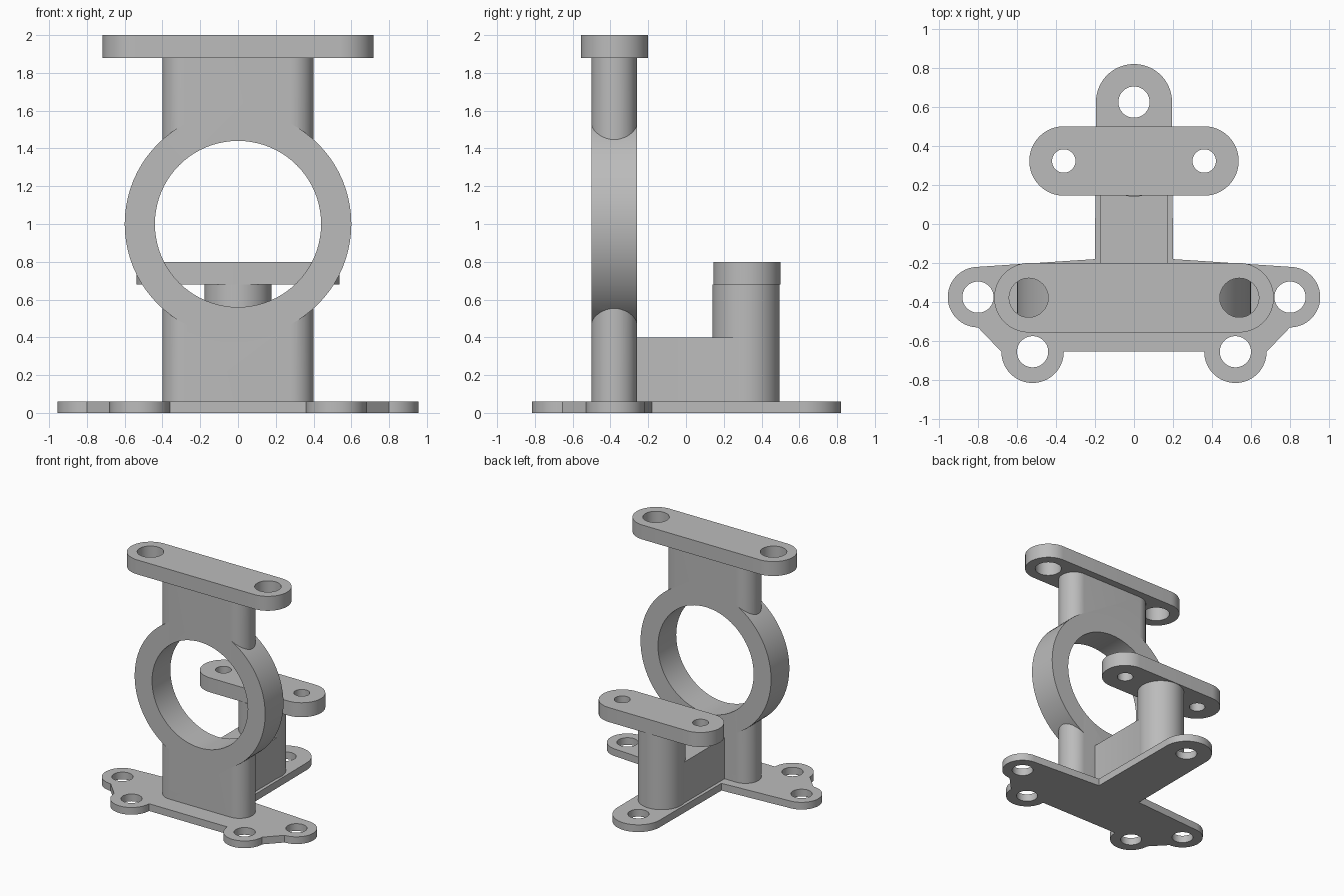
import bpy, bmesh
from math import sin, cos, pi, radians
from mathutils import Matrix

cube = bpy.data.objects.get("Cube")
if cube:
    bpy.data.objects.remove(cube, do_unlink=True)

grey = bpy.data.materials.new("plain grey")
grey.use_nodes = True
grey.diffuse_color = (0.5, 0.5, 0.5, 1)
grey.node_tree.nodes["Principled BSDF"].inputs["Base Color"].default_value = (0.5, 0.5, 0.5, 1)


def arc(cx, cy, r, start, end, steps=32):
    return [(cx + r * cos(radians(start + (end - start) * i / steps)),
             cy + r * sin(radians(start + (end - start) * i / steps)))
            for i in range(steps + 1)]


def circle(cx, cy, r):
    return arc(cx, cy, r, 0, 360, 80)[:-1]


def slot(half_length, cy, r):
    """Outline of a bar with fully rounded ends."""
    c = half_length - r
    return arc(c, cy, r, -90, 90) + arc(-c, cy, r, 90, 270)


def prism(name, outline, low, high, matrix=None):
    """Extrude a counter-clockwise outline between two heights."""
    bm = bmesh.new()
    face = bm.faces.new([bm.verts.new((x, y, low)) for x, y in outline])
    top = bmesh.ops.extrude_face_region(bm, geom=[face])["geom"]
    bmesh.ops.translate(bm, vec=(0, 0, high - low),
                        verts=[v for v in top if isinstance(v, bmesh.types.BMVert)])
    if matrix:
        bm.transform(matrix)
    bmesh.ops.recalc_face_normals(bm, faces=bm.faces)
    mesh = bpy.data.meshes.new(name)
    bm.to_mesh(mesh)
    bm.free()
    mesh.materials.append(grey)
    obj = bpy.data.objects.new(name, mesh)
    bpy.context.collection.objects.link(obj)
    return obj


def combine(obj, tool, operation):
    """Apply a boolean and discard the tool."""
    tool.hide_render = True
    mod = obj.modifiers.new("boolean", "BOOLEAN")
    mod.operation, mod.object, mod.solver = operation, tool, "EXACT"
    bpy.context.view_layer.objects.active = obj
    bpy.ops.object.modifier_apply(modifier=mod.name)
    bpy.data.objects.remove(tool, do_unlink=True)


def drill(obj, holes, low, high):
    for x, y, r in holes:
        combine(obj, prism("drill", circle(x, y, r), low - 0.1, high + 0.1), "DIFFERENCE")


def pair(x, y, r):
    return [(x, y, r), (-x, y, r)]


# Base plate: half outline with lugs, mirrored
half = (arc(0.52, -0.655, 0.16, 180, 360) + arc(0.8, -0.375, 0.155, -90, 86)
        + [(0.2, -0.18)] + arc(0, 0.625, 0.195, 0, 90))
base = prism("base_plate", half + [(-x, y) for x, y in reversed(half[:-1])], 0, 0.06)
drill(base, pair(0.8, -0.375, 0.08) + pair(0.52, -0.655, 0.08) + [(0, 0.625, 0.08)], 0, 0.06)

# Upright column merged with the ring, then bored through
upright = Matrix.Translation((0, 0, 1)) @ Matrix.Rotation(pi / 2, 4, "X")
column = prism("column_and_ring", slot(0.4, -0.38, 0.12), 0.06, 1.88)
combine(column, prism("ring", circle(0, 0, 0.6), 0.26, 0.5, upright), "UNION")
combine(column, prism("bore", circle(0, 0, 0.44), 0.1, 0.7, upright), "DIFFERENCE")

# Top mounting bar
top_bar = prism("top_bar", slot(0.717, -0.378, 0.178), 1.88, 2)
drill(top_bar, pair(0.54, -0.378, 0.1), 1.88, 2)

# Rear post, its web and the small bar on top
post = prism("rear_post", circle(0, 0.318, 0.178), 0.06, 0.68)
web = prism("rear_web", [(-0.172, -0.27), (0.172, -0.27), (0.172, 0.3), (-0.172, 0.3)], 0.06, 0.4)
combine(post, web, "UNION")
rear_bar = prism("rear_bar", slot(0.537, 0.323, 0.178), 0.68, 0.8)
drill(rear_bar, pair(0.36, 0.323, 0.06), 0.68, 0.8)

# Smooth the round walls, keep the edges crisp
for obj in (base, column, top_bar, post, rear_bar):
    bpy.ops.object.select_all(action="DESELECT")
    obj.select_set(True)
    bpy.context.view_layer.objects.active = obj
    bpy.ops.object.shade_smooth_by_angle(angle=radians(25))
